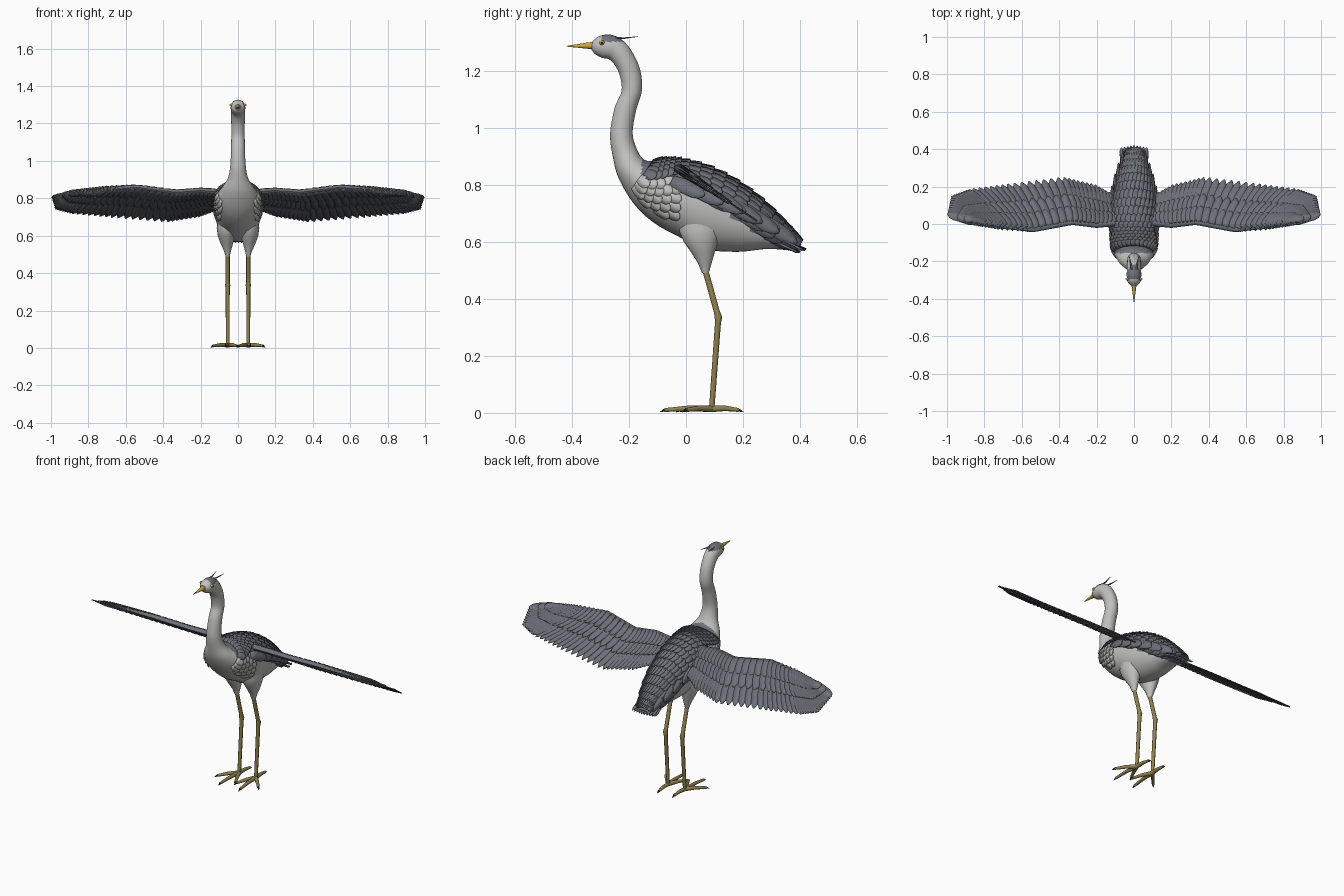
import bpy, bmesh, math
from mathutils import Vector

cube = bpy.data.objects.get("Cube")
if cube:
    bpy.data.objects.remove(cube, do_unlink=True)


def material(name, r, g, b):
    m = bpy.data.materials.new(name)
    m.use_nodes = True
    m.diffuse_color = (r, g, b, 1)
    node = next(n for n in m.node_tree.nodes if n.type == 'BSDF_PRINCIPLED')
    node.inputs["Base Color"].default_value = (r, g, b, 1)
    return m


PALE = material("pale plumage", 0.53, 0.53, 0.52)
GREY = material("slate plumage", 0.155, 0.165, 0.19)
DARK = material("dark underwing", 0.09, 0.095, 0.108)
LEG = material("olive leg", 0.28, 0.22, 0.08)
BEAK = material("yellow beak", 0.6, 0.38, 0.04)
BLACK = material("black", 0.015, 0.015, 0.015)


def finish(name, bm, mats, mirror=False, thick=0):
    me = bpy.data.meshes.new(name)
    bm.to_mesh(me)
    bm.free()
    for m in mats:
        me.materials.append(m)
    me.shade_smooth()
    me.set_sharp_from_angle(angle=math.radians(40))
    ob = bpy.data.objects.new(name, me)
    bpy.context.collection.objects.link(ob)
    if thick:
        mod = ob.modifiers.new("thickness", 'SOLIDIFY')
        mod.thickness, mod.offset = thick, 0
        mod.material_offset = len(mats) - 1
    if mirror:
        ob.modifiers.new("mirror", 'MIRROR')
    return ob


def ellipse(c, h, w, n):
    steps = [2 * math.pi * i / n for i in range(n)]
    return [c + h * math.cos(a) + w * math.sin(a) for a in steps]


def loft(bm, rings):
    """Skin closed rings of equal size and cap both ends."""
    vs = [[bm.verts.new(p) for p in r] for r in rings]
    n = len(vs[0])
    faces = [bm.faces.new((a[i], a[(i + 1) % n], b[(i + 1) % n], b[i]))
             for a, b in zip(vs, vs[1:]) for i in range(n)]
    faces += [bm.faces.new(vs[0]), bm.faces.new(vs[-1])]
    bmesh.ops.recalc_face_normals(bm, faces=faces)
    return faces


def tube(bm, path, radii, n=10, flat=1.0):
    """Round limb along a path; flat squeezes it across its second axis."""
    path = [Vector(p) for p in path]
    rings = []
    for i, (p, r) in enumerate(zip(path, radii)):
        d = (path[min(i + 1, len(path) - 1)] - path[max(i - 1, 0)]).normalized()
        side = d.cross(Vector((0, 0, 1)))
        if side.length < 0.3:
            side = d.cross(Vector((0, 1, 0)))
        side.normalize()
        rings.append(ellipse(p, side * r, d.cross(side) * r * flat, n))
    loft(bm, rings)


def feather(bm, base, tip, normal, half, roll=0.0):
    """Leaf-shaped blade with a raised quill, facing along normal."""
    axis = tip - base
    side = normal.cross(axis).normalized()
    rows = []
    for t, w in ((0, .7), (.35, 1), (.7, 1), (.9, .7), (1, .12)):
        c = base + axis * t
        rows.append([bm.verts.new(c + side * half * w * k + normal * (roll * k + lift))
                     for k, lift in ((-1, 0), (0, .0015), (1, 0))])
    for a, b in zip(rows, rows[1:]):
        for i in (0, 1):
            f = bm.faces.new((a[i], a[i + 1], b[i + 1], b[i]))
            f.normal_update()
            if f.normal.dot(normal) < 0:
                f.normal_flip()


# Body, neck and head: back y, z, belly/throat y, z, half width
RINGS = [
    (.405, .59, .39, .567, .03), (.355, .65, .29, .575, .06),
    (.25, .755, .18, .565, .095), (.12, .84, .06, .575, .12),
    (0, .88, -.02, .615, .125), (-.06, .885, -.11, .665, .122),
    (-.105, .885, -.18, .73, .113), (-.145, .887, -.235, .82, .085),
    (-.17, .92, -.257, .9, .053), (-.187, .98, -.266, .98, .041),
    (-.175, 1.06, -.25, 1.07, .037), (-.155, 1.13, -.226, 1.13, .036),
    (-.16, 1.2, -.233, 1.185, .036), (-.185, 1.26, -.25, 1.22, .037),
    (-.22, 1.305, -.27, 1.24, .038), (-.262, 1.326, -.293, 1.245, .039),
    (-.303, 1.322, -.317, 1.257, .033), (-.328, 1.303, -.331, 1.272, .016)]


def section(s):
    """Smoothly interpolated centre, height vector and width vector."""
    last = len(RINGS) - 1
    i = min(max(int(s), 0), last - 1)
    t = s - i
    out = []
    for a, b, c, d in zip(*(RINGS[min(max(i + k, 0), last)] for k in (-1, 0, 1, 2))):
        out.append(b + .5 * t * (c - a + t * (2*a - 5*b + 4*c - d + t * (3*(b - c) + d - a))))
    top, low = Vector((0, out[0], out[1])), Vector((0, out[2], out[3]))
    return (top + low) / 2, (top - low) / 2, Vector((out[4], 0, 0))


def on_body(s, a, lift=0.0):
    c, h, w = section(s)
    p = c + h * math.cos(a) + w * math.sin(a)
    n = (h.normalized() * math.cos(a) + Vector((math.sin(a), 0, 0))).normalized()
    return p + n * lift, n


def is_mantle(p):
    return p.y > -.155 and min(.835, .8 - .68 * p.y) < p.z < .91


def is_crown(p):
    return p.z > 1.302 and -.295 < p.y < -.21


bm = bmesh.new()
SUB = 8
rings = [ellipse(*section(i / SUB), 32) for i in range((len(RINGS) - 1) * SUB + 1)]
for f in loft(bm, rings):
    p = f.calc_center_median()
    f.material_index = int(is_mantle(p) or is_crown(p))
finish("body", bm, [PALE, GREY])

# Overlapping feathers on the back, and pale ones on the breast sides
bm_back, bm_breast = bmesh.new(), bmesh.new()
for row in range(17):
    s = 6.3 - row * .34
    for k in range(-8, 9):
        a = (k + .5 * (row % 2)) * .2
        base, n = on_body(s, a, .001)
        if is_mantle(base):
            tip, _ = on_body(max(s - .75, .1), a * 1.03, .013)
            feather(bm_back, base, tip, n, .02, .002)
for row in range(5):
    for k in range(4):
        for sign in (-1, 1):
            a = sign * (1.35 + k * .24 + .12 * (row % 2))
            base, n = on_body(6.4 - row * .42, a, .001)
            if not is_mantle(base):
                tip, _ = on_body(5.75 - row * .42, a, .008)
                feather(bm_breast, base, tip, n, .02)
finish("back_feathers", bm_back, [GREY], thick=.003)
finish("breast_feathers", bm_breast, [PALE], thick=.003)

# Shoulder plumes trailing along each flank, and the tail fan
bm = bmesh.new()
for i in range(6):
    base, n = on_body(4.6 - .55 * i, 1.15, .004)
    tip, _ = on_body(3.3 - .55 * i if i < 5 else .3, 1.3, .022)
    feather(bm, base, tip, n, .026, .003)
finish("flank_plumes", bm, [GREY], mirror=True, thick=.004)

bm = bmesh.new()
for layer in (0, 1):
    for k in range(-4, 5):
        base = Vector((k * .01, .25, .655 - layer * .02))
        tip = Vector((k * .017, .42 - abs(k) * .003 - layer * .02, .572 - layer * .008))
        feather(bm, base, tip, Vector((0, .45, .9)), .016, .003)
finish("tail_feathers", bm, [GREY, DARK], thick=.004)

# Wings: blades run from the arm line to the trailing edge in one tilted plane
ARM = [(.07, .01), (.2, -.005), (.33, .01), (.54, -.03), (.7, -.015), (.8, .003), (.86, .018)]
EDGE = [(.08, .14), (.21, .21), (.38, .25), (.66, .215), (.88, .185), (.975, .15), (.997, .055)]
WING_N = Vector((0, .67, 1)).normalized()


def along(line, u):
    x = u * (len(line) - 1)
    i = min(int(x), len(line) - 2)
    return Vector(line[i]).lerp(Vector(line[i + 1]), x - i)


def on_wing(p, lift=0.0):
    return Vector((p.x, p.y, .84 - .67 * p.y)) + WING_N * lift


def wing_layer(name, count, reach, lift, half, mats):
    bm = bmesh.new()
    for i in range(count):
        u = i / (count - 1)
        a, b = along(ARM, u), along(EDGE, u)
        feather(bm, on_wing(a, lift), on_wing(a.lerp(b, reach), lift * .6), WING_N, half, .002)
    finish(name, bm, mats, mirror=True, thick=.003)


wing_layer("flight_feathers", 44, 1, 0, .028, [GREY, DARK])
wing_layer("upper_greater_coverts", 36, .62, .008, .026, [GREY, DARK])
wing_layer("upper_lesser_coverts", 36, .34, .014, .024, [GREY, DARK])
wing_layer("under_greater_coverts", 36, .6, -.008, .026, [GREY, DARK])
wing_layer("under_lesser_coverts", 36, .32, -.014, .024, [GREY, DARK])

bm = bmesh.new()
tube(bm, [on_wing(Vector(p) + Vector((0, .002))) for p in ARM],
     [.02, .018, .017, .016, .012, .009, .005], flat=.8)
finish("wing_arm", bm, [GREY], mirror=True)

# Thighs: x, y, z, half width, half depth
bm = bmesh.new()
loft(bm, [ellipse(Vector((x, y, z)), Vector((0, ry, 0)), Vector((rx, 0, 0)), 20)
          for x, y, z, rx, ry in (
              (.055, .05, .7, .05, .08), (.062, .05, .64, .052, .075),
              (.062, .052, .6, .046, .06), (.06, .06, .56, .034, .04),
              (.057, .066, .525, .021, .024), (.055, .068, .49, .011, .012))])
finish("thigh", bm, [PALE], mirror=True)

# Legs with a knobbed joint
bm = bmesh.new()
tube(bm, [(.055, .065, .51), (.055, .108, .355), (.055, .114, .335),
          (.055, .112, .315), (.055, .09, .012)], [.011, .011, .014, .011, .01])
finish("leg", bm, [LEG], mirror=True)

# Toes and claws
bm, claws = bmesh.new(), bmesh.new()
root = Vector((.055, .09, .014))
for x, y in ((.065, -.075), (.004, -.02), (.135, .0), (.05, .185)):
    end = Vector((x, y, .01))
    mid = root.lerp(end, .5) + Vector((0, 0, .004))
    tube(bm, [root, mid, end], [.012, .01, .007])
    tip = end + (end - root).normalized() * .016
    tip.z = .003
    tube(claws, [end, tip], [.006, .001], 6)
finish("toes", bm, [LEG], mirror=True)
finish("claws", claws, [BLACK], mirror=True)

# Beak, crest plumes and eyes
bm = bmesh.new()
tube(bm, [(0, -.318, 1.288), (0, -.345, 1.288), (0, -.42, 1.286)], [.014, .011, .001], 12)
finish("beak", bm, [BEAK])

bm = bmesh.new()
tube(bm, [(.01, -.265, 1.318), (.016, -.22, 1.314), (.026, -.168, 1.32)],
     [.005, .005, .001], 8, .6)
finish("crest_plume", bm, [GREY], mirror=True)

for name, x, r, mat in (("eye", .034, .009, BEAK), ("pupil", .0405, .0045, BLACK)):
    bm = bmesh.new()
    bmesh.ops.create_uvsphere(bm, u_segments=16, v_segments=10, radius=r)
    bmesh.ops.translate(bm, vec=(x, -.295, 1.298), verts=bm.verts)
    finish(name, bm, [mat], mirror=True)
